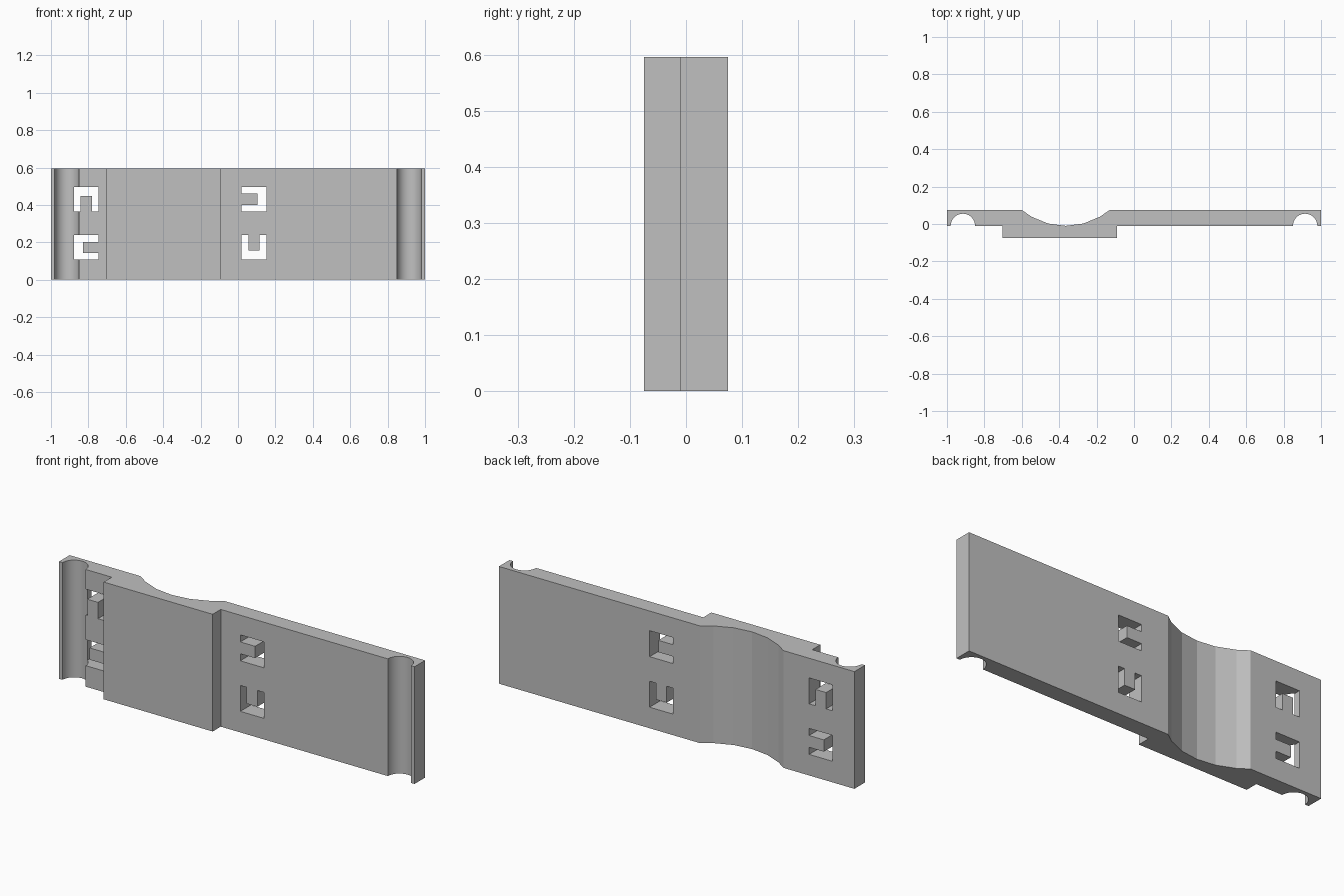
import bpy
import bmesh
from math import sin, cos, pi, radians, sqrt
from mathutils import Matrix, Vector

cube = bpy.data.objects.get("Cube")
if cube:
    bpy.data.objects.remove(cube, do_unlink=True)

HEIGHT = 0.596
BACK, FRONT, BLOCK = 0.075, -0.01, -0.075   # y of the main faces

grey = bpy.data.materials.new("plain grey")
grey.use_nodes = True
grey.diffuse_color = (0.53, 0.53, 0.53, 1)
grey.node_tree.nodes["Principled BSDF"].inputs["Base Color"].default_value = (0.53, 0.53, 0.53, 1)


def prism(bm, points, offset):
    """Extrude a closed outline along an offset."""
    face = bm.faces.new([bm.verts.new(p) for p in points])
    ext = bmesh.ops.extrude_face_region(bm, geom=[face], use_keep_orig=True)
    verts = [g for g in ext["geom"] if isinstance(g, bmesh.types.BMVert)]
    bmesh.ops.translate(bm, verts=verts, vec=offset)


def finish(name, bm):
    bmesh.ops.recalc_face_normals(bm, faces=bm.faces)
    mesh = bpy.data.meshes.new(name)
    bm.to_mesh(mesh)
    bm.free()
    mesh.materials.append(grey)
    obj = bpy.data.objects.new(name, mesh)
    bpy.context.collection.objects.link(obj)
    return obj


def groove(cx, r=0.065, steps=24):
    """Half-round channel in the front face, listed left to right."""
    return [(cx - r * cos(pi * i / steps), FRONT + r * sin(pi * i / steps))
            for i in range(steps + 1)]


def scoop(cx=-0.365, r=0.367):
    """Shallow faceted hollow in the back face, listed right to left."""
    cy = FRONT + r
    half = sqrt(r * r - (cy - BACK) ** 2)
    arc = [(cx + r * sin(radians(a)), cy - r * cos(radians(a)))
           for a in range(30, -31, -15)]
    return [(cx + half, BACK)] + arc + [(cx - half, BACK)]


# Plate outline with grooves, raised front block and rear hollow
outline = [(-1, FRONT)] + groove(-0.915)
outline += [(-0.703, FRONT), (-0.703, BLOCK), (-0.09, BLOCK), (-0.09, FRONT)]
outline += groove(0.915) + [(1, FRONT), (1, BACK)] + scoop() + [(-1, BACK)]
bm = bmesh.new()
prism(bm, [(x, y, 0) for x, y in outline], (0, 0, HEIGHT))
plate = finish("grooved_plate", bm)

# U-shaped through slots, each turned a different way
h, t, d = 0.066, 0.03, 0.083
u_shape = [(-h, -h), (h, -h), (h, h), (t, h), (t, h - d), (-t, h - d), (-t, h), (-h, h)]
bm = bmesh.new()
for x, z, turn in ((-0.811, 0.43, 180), (-0.811, 0.173, 90),
                   (0.086, 0.43, -90), (0.086, 0.173, 0)):
    # positive turn runs clockwise from the front
    rot = Matrix.Rotation(radians(turn), 3, 'Y')
    prism(bm, [rot @ Vector((u, -0.2, v)) + Vector((x, 0, z)) for u, v in u_shape],
          (0, 0.4, 0))
cutter = finish("slot_cutter", bm)
cutter.hide_render = True

# Cut the slots and shade the fine grooves smooth
bpy.ops.object.select_all(action='DESELECT')
bpy.context.view_layer.objects.active = plate
plate.select_set(True)
cut = plate.modifiers.new("slots", 'BOOLEAN')
cut.operation = 'DIFFERENCE'
cut.solver = 'EXACT'
cut.object = cutter
bpy.ops.object.modifier_apply(modifier=cut.name)
bpy.data.objects.remove(cutter, do_unlink=True)
bpy.ops.object.shade_smooth_by_angle(angle=radians(10))
